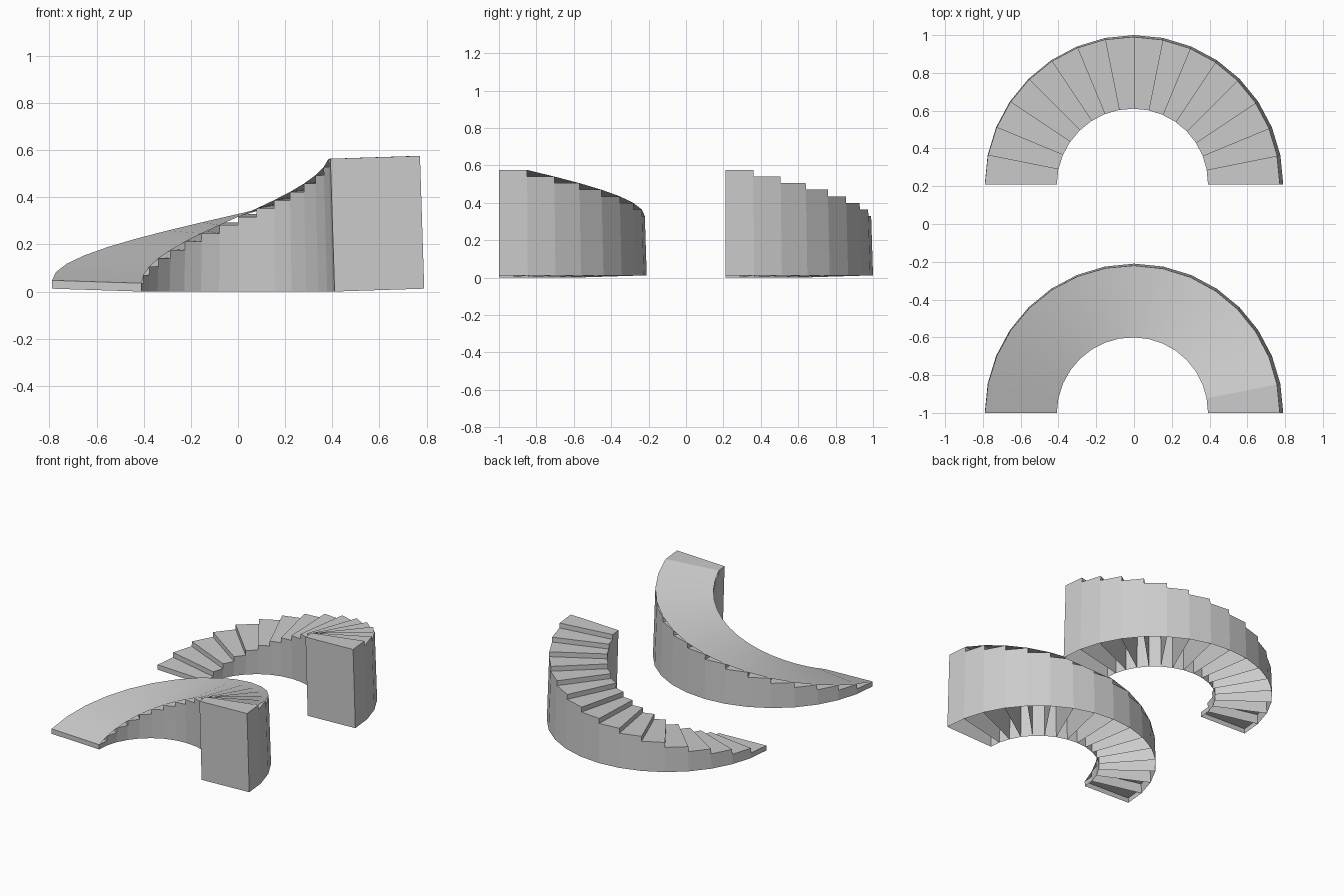
import bpy, bmesh, math

if "Cube" in bpy.data.objects:
    bpy.data.objects.remove(bpy.data.objects["Cube"])

STEPS = 16
RISE = 0.0352
R_IN, R_OUT = 0.41, 0.79
TILT = 0.032          # each step leans slightly towards the centre


def point(cy, k, r, h):
    """Point on radial line k (0 = foot, STEPS = head), leaning inwards."""
    a = math.pi * (1 - k / STEPS)
    rr = r - TILT * h
    return (rr * math.cos(a), cy + rr * math.sin(a), h + TILT * (r - R_IN))


def make_object(name, bm):
    mesh = bpy.data.meshes.new(name)
    bm.to_mesh(mesh)
    bm.free()
    obj = bpy.data.objects.new(name, mesh)
    bpy.context.collection.objects.link(obj)
    return obj


def staircase(name, cy):
    # every step is a wedge-shaped box down to the floor, open underneath
    bm = bmesh.new()
    for k in range(STEPS):
        ring = [(k, R_IN), (k, R_OUT), (k + 1, R_OUT), (k + 1, R_IN)]
        low = [bm.verts.new(point(cy, i, r, 0)) for i, r in ring]
        top = [bm.verts.new(point(cy, i, r, RISE * (k + 1))) for i, r in ring]
        bm.faces.new(top[::-1])
        for i in range(4):
            j = (i + 1) % 4
            bm.faces.new((low[j], low[i], top[i], top[j]))
    return make_object(name, bm)


def ramp(name, cy):
    # thin sheet resting on the step noses
    bm = bmesh.new()
    rows = [[bm.verts.new(point(cy, k, r, RISE * (k + 1))) for r in (R_IN, R_OUT)]
            for k in range(STEPS)]
    for a, b in zip(rows, rows[1:]):
        f = bm.faces.new((a[0], b[0], b[1], a[1]))
        f.smooth = True
    return make_object(name, bm)


staircase("curved_stairs", 0.21)
staircase("ramp_support_stairs", -1.0)
ramp("curved_ramp", -1.0)
